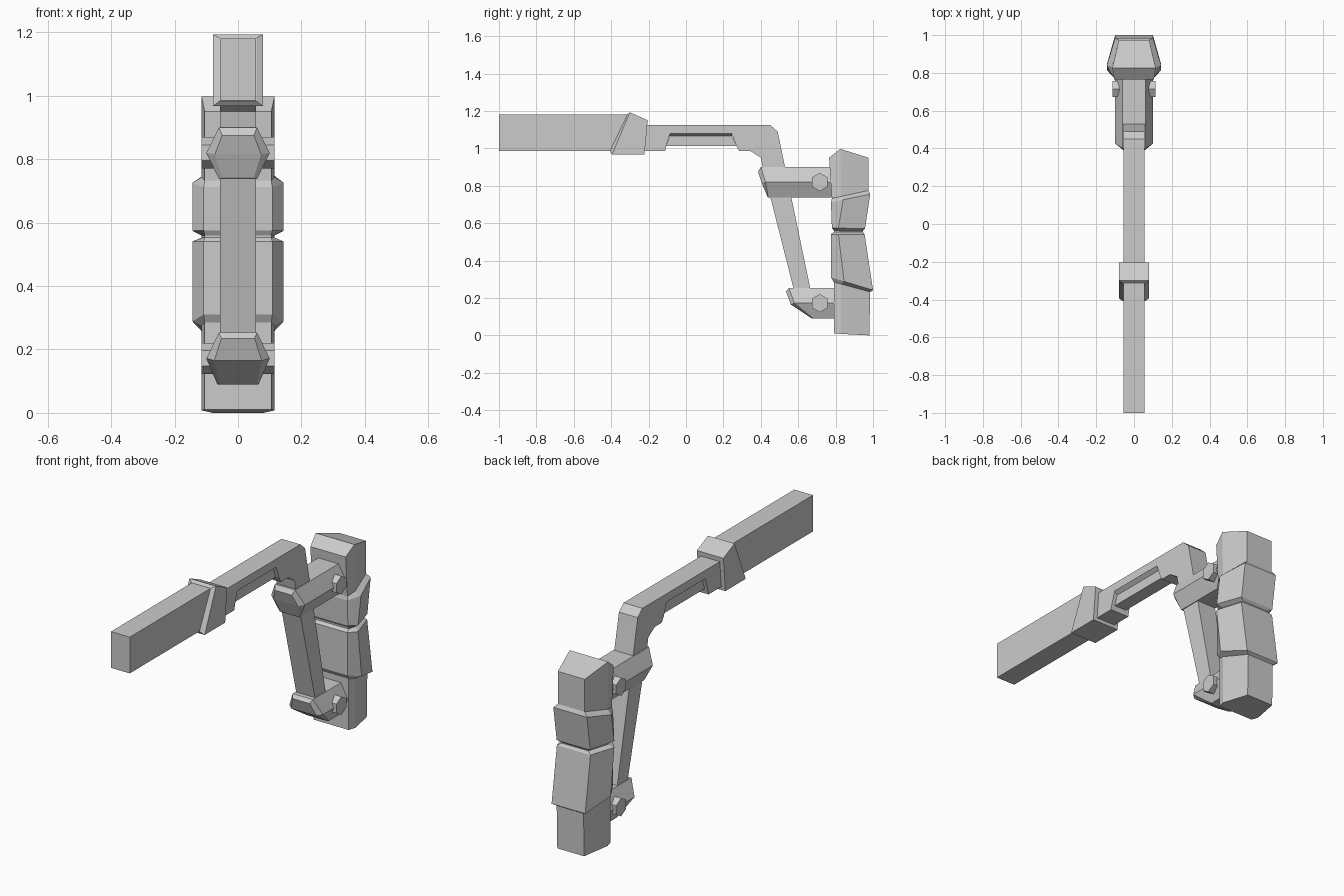
import bpy, bmesh
from math import pi
from mathutils import Matrix

if "Cube" in bpy.data.objects:
    bpy.data.objects.remove(bpy.data.objects["Cube"])


def finish(name, bm):
    bmesh.ops.recalc_face_normals(bm, faces=bm.faces)
    me = bpy.data.meshes.new(name)
    bm.to_mesh(me)
    bm.free()
    ob = bpy.data.objects.new(name, me)
    bpy.context.collection.objects.link(ob)
    return ob


def loft(name, rings):
    """Bridge rings; each ring is a list of (half width, y, z) mirrored in x."""
    bm = bmesh.new()
    loops = []
    for r in rings:
        right = [bm.verts.new(p) for p in r]
        left = [bm.verts.new((-w, y, z)) for w, y, z in r]
        loops.append(right + left[::-1])
    n = len(loops[0])
    for a, b in zip(loops, loops[1:]):
        for i in range(n):
            j = (i + 1) % n
            bm.faces.new((a[i], a[j], b[j], b[i]))
    for c in (loops[0], loops[-1]):
        for i in range(n // 2 - 1):
            bm.faces.new((c[i], c[i + 1], c[n - 2 - i], c[n - 1 - i]))
    return finish(name, bm)


def prism(name, profile, half):
    """Extrude a (y, z) profile symmetrically across x."""
    bm = bmesh.new()
    f = bm.faces.new([bm.verts.new((-half, y, z)) for y, z in profile])
    g = bmesh.ops.extrude_face_region(bm, geom=[f])["geom"]
    bmesh.ops.translate(bm, vec=(2 * half, 0, 0),
                        verts=[v for v in g if isinstance(v, bmesh.types.BMVert)])
    return finish(name, bm)


# Long front bar
prism("front_bar", [(-1, .985), (-.28, .985), (-.28, 1.18), (-1, 1.18)], .056)

# Slanted collar with chamfered front rim
loft("collar", [
    [(.058, -.408, .983), (.058, -.312, 1.182)],
    [(.079, -.395, .967), (.079, -.30, 1.193)],
    [(.079, -.222, .967), (.079, -.205, 1.15)],
])

# Bent arm with a notch underneath
prism("bent_arm", [
    (-.25, 1.125), (.45, 1.125), (.49, 1.09), (.675, .20), (.588, .20),
    (.41, .90), (.40, .95), (.345, .985), (.285, .985), (.268, 1.015),
    (.245, 1.08), (-.085, 1.08), (-.105, 1.015), (-.112, .985), (-.25, .985)], .056)

# Thin web filling the notch
loft("arm_web", [[(.056, y0, 1.08), (.036, y0, 1.065), (.036, y1, 1.012)]
                 for y0, y1 in ((-.087, -.107), (.247, .27))])

# Clamps joining arm to grip
loft("upper_clamp", [
    [(.05, .385, .875), (.073, .405, .815), (.05, .435, .742)],
    [(.06, .40, .90), (.10, .425, .82), (.06, .44, .737)],
    [(.06, .81, .90), (.10, .81, .82), (.06, .81, .737)],
])
loft("lower_clamp", [
    [(.052, .535, .235), (.075, .56, .165), (.06, .67, .092)],
    [(.06, .55, .253), (.10, .58, .172), (.065, .68, .09)],
    [(.06, .81, .253), (.10, .81, .172), (.065, .81, .09)],
])

# Hexagonal clamp bolts
for name, z in (("upper_bolt", .82), ("lower_bolt", .172)):
    bm = bmesh.new()
    bmesh.ops.create_cone(bm, cap_ends=True, segments=6, radius1=.049, radius2=.049,
                          depth=.23, matrix=Matrix.Translation((0, .715, z))
                          @ Matrix.Rotation(pi / 2, 4, 'Y') @ Matrix.Rotation(pi / 2, 4, 'Z'))
    # points of the hexagon face along y
    finish(name, bm)


# Grip: stacked hexagonal sections, each (front y, mid y, back y, front z, back z, widths)
def ring(yf, ym, yb, zf, zb, widths):
    zm = zf + (zb - zf) * (ym - yf) / (yb - yf)
    return list(zip(widths, (yf, ym, yb), (zf, zm, zb)))


slim, wide = (.105, .115, .08), (.108, .144, .10)
loft("grip", [
    ring(.79, .83, .98, .01, 0, slim),
    ring(.79, .83, .985, .285, .232, slim),
    ring(.775, .845, 1.0, .31, .242, wide),
    ring(.775, .815, .955, .54, .54, wide),
    ring(.79, .83, .945, .553, .553, slim),
    ring(.79, .83, .945, .56, .557, slim),
    ring(.78, .815, .957, .575, .57, wide),
    ring(.775, .84, .985, .712, .755, wide),
    ring(.78, .83, .975, .732, .775, slim),
    [(.105, .765, .95), (.115, .825, .997), (.08, .975, .95)],
])
